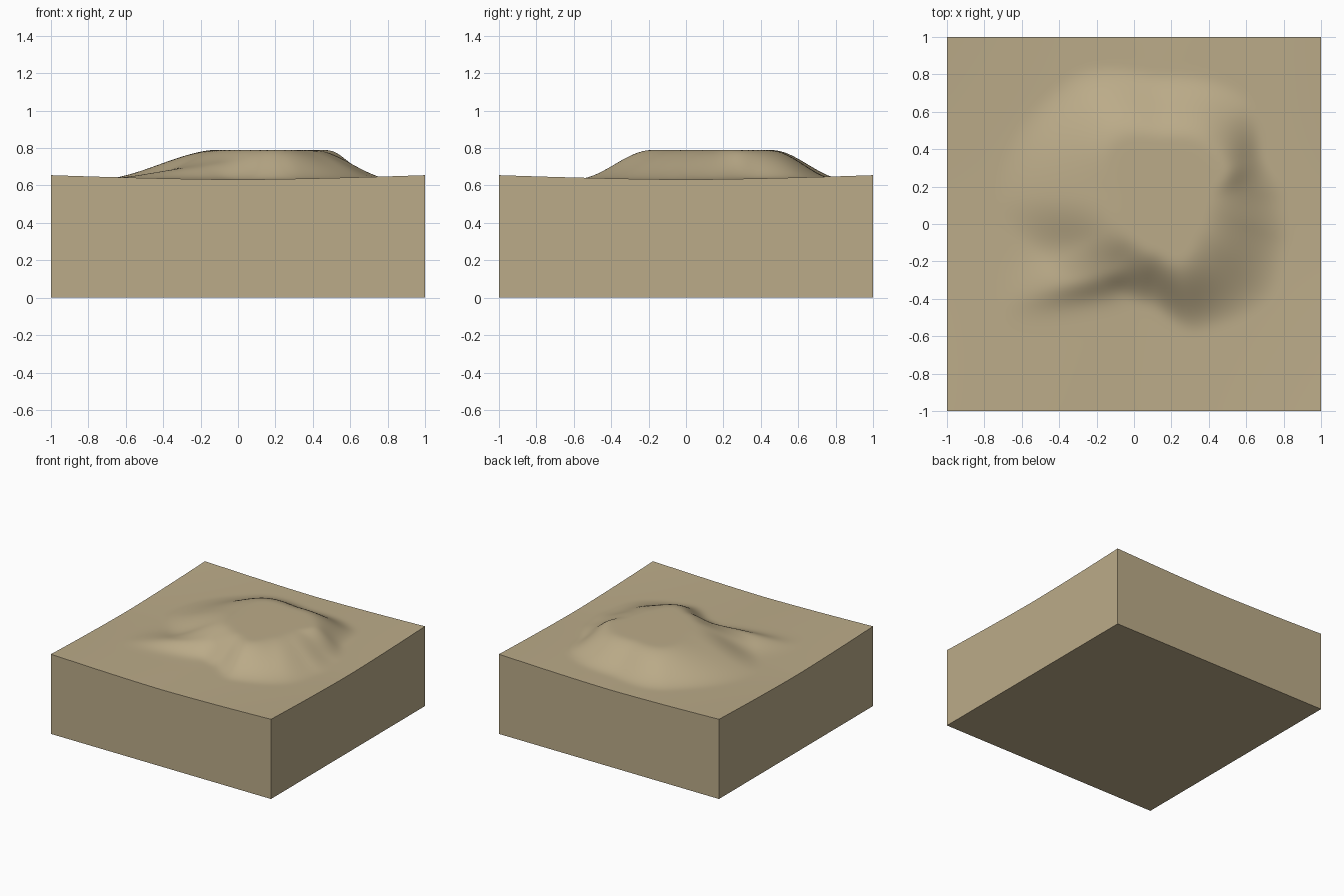
import bpy, bmesh, math

if "Cube" in bpy.data.objects:
    bpy.data.objects.remove(bpy.data.objects["Cube"])

SEAM = 0.59          # height where the terrain cap meets the block
CX, CY = 0.15, 0.15  # centre of the plateau
# angle (deg), plateau radius, foot radius
OUTLINE = [(0, .26, .66), (22, .36, .60), (50, .34, .70), (90, .30, .66),
           (130, .36, .82), (180, .25, .90), (212, .27, .72), (237, .27, .56),
           (262, .29, .60), (286, .35, .76), (315, .27, .80), (340, .25, .72),
           (360, .26, .66)]


def smooth(t):
    t = max(0.0, min(1.0, t))
    return t * t * (3 - 2 * t)


def radii(angle):
    for (a0, i0, o0), (a1, i1, o1) in zip(OUTLINE, OUTLINE[1:]):
        if a0 <= angle <= a1:
            k = smooth((angle - a0) / (a1 - a0))
            return i0 + (i1 - i0) * k, o0 + (o1 - o0) * k
    return OUTLINE[0][1:]


def height(x, y):
    # gently sagging ground, highest at the corners
    z = 0.632 + 0.023 * abs(x * y) ** 1.5
    # flat-topped hill
    dx, dy = x - CX, y - CY
    r = math.hypot(dx, dy)
    inner, outer = radii(math.degrees(math.atan2(dy, dx)) % 360)
    hill = 1 - smooth((r - inner) / (outer - inner))
    z += (0.79 - z) * hill
    # low side spur, steeper towards the front
    d = (y + 0.26) - 0.24 * (x + 0.15)
    width = 0.10 if d < 0 else 0.17
    along = smooth((x + 0.75) / 0.6) * (1 - smooth((x + 0.15) / 0.25))
    z += 0.072 * math.exp(-(d / width) ** 2) * along * (1 - hill)
    return min(z, 0.79)


def finish(obj, mat):
    obj.data.materials.append(mat)
    bpy.context.view_layer.objects.active = obj
    obj.select_set(True)
    bpy.ops.object.shade_smooth_by_angle(angle=math.radians(40))
    obj.select_set(False)


sand = bpy.data.materials.new("sand")
sand.diffuse_color = (0.50, 0.41, 0.25, 1)
sand.use_nodes = True
sand.node_tree.nodes["Principled BSDF"].inputs["Base Color"].default_value = sand.diffuse_color

# Terrain cap with a vertical skirt
bm = bmesh.new()
bmesh.ops.create_grid(bm, x_segments=110, y_segments=110, size=1)
for v in bm.verts:
    v.co.z = height(v.co.x, v.co.y)
inside = [v for v in bm.verts if not v.is_boundary]
for _ in range(5):
    bmesh.ops.smooth_vert(bm, verts=inside, factor=0.5, use_axis_z=True)
rim = [e for e in bm.edges if e.is_boundary]
skirt = bmesh.ops.extrude_edge_only(bm, edges=rim)["geom"]
for v in skirt:
    if isinstance(v, bmesh.types.BMVert):
        v.co.z = SEAM
bmesh.ops.recalc_face_normals(bm, faces=bm.faces)
if max(bm.faces, key=lambda f: f.calc_center_median().z).normal.z < 0:
    bmesh.ops.reverse_faces(bm, faces=bm.faces)
mesh = bpy.data.meshes.new("terrain_top")
bm.to_mesh(mesh)
bm.free()
terrain = bpy.data.objects.new("terrain_top", mesh)
bpy.context.collection.objects.link(terrain)
finish(terrain, sand)

# Solid block below
bpy.ops.mesh.primitive_cube_add(size=1, location=(0, 0, SEAM / 2))
block = bpy.context.object
block.name = "ground_block"
block.scale = (2, 2, SEAM)
finish(block, sand)
